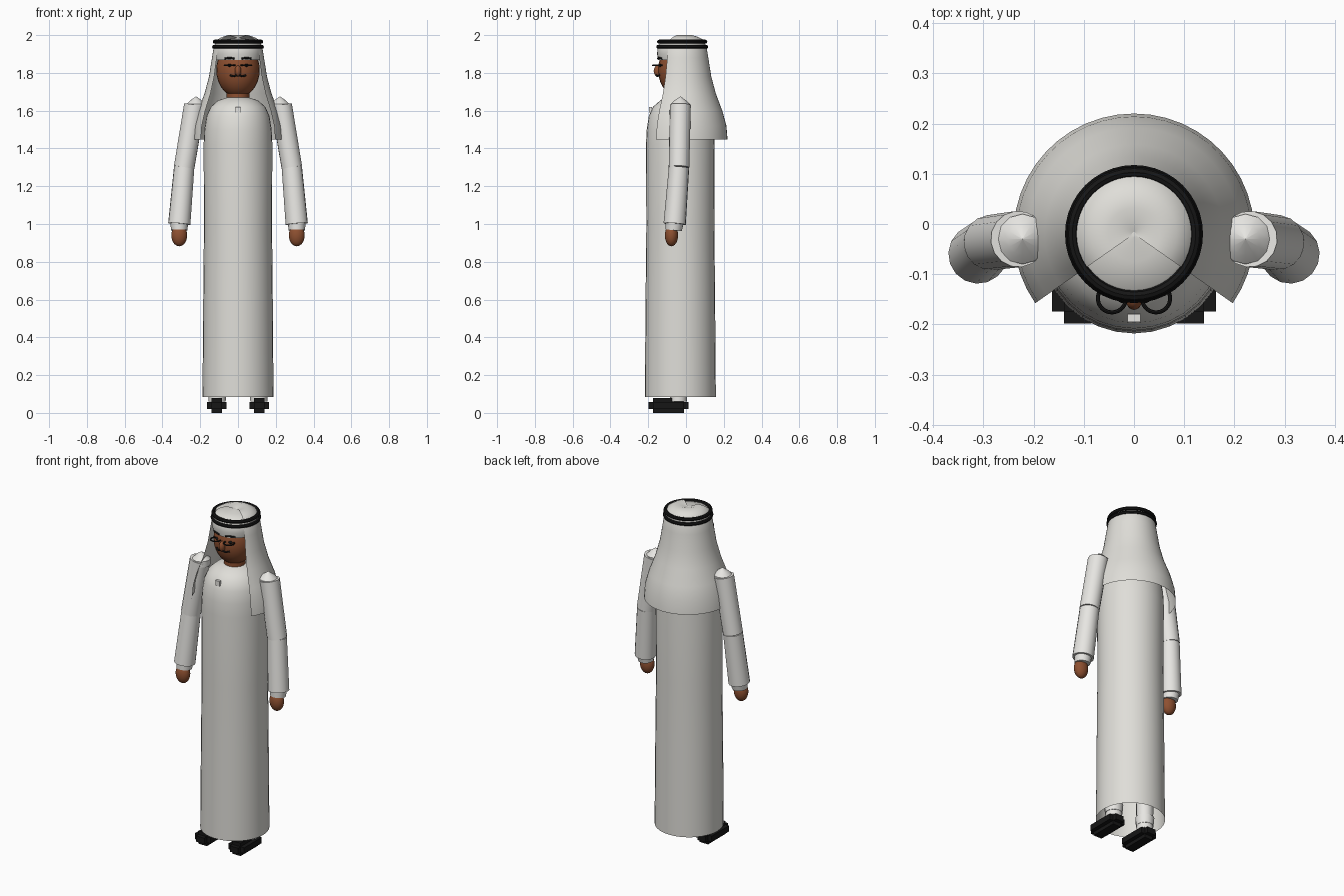
import bpy, math
from mathutils import Vector

cube = bpy.data.objects.get("Cube")
if cube:
    bpy.data.objects.remove(cube)


def material(name, color):
    m = bpy.data.materials.new(name)
    m.use_nodes = True
    m.diffuse_color = (*color, 1)
    m.node_tree.nodes["Principled BSDF"].inputs["Base Color"].default_value = (*color, 1)
    return m


WHITE = material("white cloth", (0.74, 0.73, 0.69))
SLEEVE = material("bright white cloth", (0.82, 0.81, 0.78))
SKIN = material("brown skin", (0.27, 0.08, 0.03))
BLACK = material("black", (0.008, 0.008, 0.008))


def finish(obj, name, mat, smooth=True):
    obj.name = name
    obj.data.materials.append(mat)
    if smooth:
        bpy.ops.object.select_all(action='DESELECT')
        obj.select_set(True)
        bpy.context.view_layer.objects.active = obj
        bpy.ops.object.shade_smooth_by_angle(angle=math.radians(40))
    return obj


def lathe(name, profile, mat, center, start=0, sweep=360, steps=32):
    """Revolve (radius, height) points about a vertical axis."""
    full = sweep == 360
    cols = steps if full else steps + 1
    verts, faces = [], []
    for i in range(cols):
        a = math.radians(start + sweep * i / steps)
        verts += [(center[0] + r * math.cos(a), center[1] + r * math.sin(a), z) for r, z in profile]
    n = len(profile)
    for i in range(steps):
        j = (i + 1) % cols
        faces += [(i * n + k, j * n + k, j * n + k + 1, i * n + k + 1) for k in range(n - 1)]
    mesh = bpy.data.meshes.new(name)
    mesh.from_pydata(verts, [], faces)
    obj = bpy.data.objects.new(name, mesh)
    bpy.context.collection.objects.link(obj)
    return finish(obj, name, mat)


def ball(name, loc, radii, mat):
    bpy.ops.mesh.primitive_uv_sphere_add(segments=24, ring_count=14, location=loc)
    bpy.context.object.scale = radii
    return finish(bpy.context.object, name, mat)


def box(name, loc, size, mat):
    bpy.ops.mesh.primitive_cube_add(size=1, location=loc)
    bpy.context.object.scale = size
    return finish(bpy.context.object, name, mat, False)


def ring(name, loc, radius, thickness, mat):
    bpy.ops.mesh.primitive_torus_add(location=loc, major_radius=radius, minor_radius=thickness,
                                     major_segments=40, minor_segments=8)
    return finish(bpy.context.object, name, mat)


def taper(name, a, b, r1, r2, mat, sides=16):
    """Tapered cylinder from point a to point b."""
    a, b = Vector(a), Vector(b)
    bpy.ops.mesh.primitive_cone_add(vertices=sides, radius1=r1, radius2=r2,
                                    depth=(b - a).length, location=(a + b) / 2)
    bpy.context.object.rotation_euler = (b - a).to_track_quat('Z', 'Y').to_euler()
    return finish(bpy.context.object, name, mat)


def tube(name, points, radius, mat):
    """Thin round strand along a few points."""
    curve = bpy.data.curves.new(name, 'CURVE')
    curve.dimensions = '3D'
    curve.bevel_depth = radius
    curve.bevel_resolution = 2
    curve.use_fill_caps = True
    line = curve.splines.new('POLY')
    line.points.add(len(points) - 1)
    for p, co in zip(line.points, points):
        p.co = (*co, 1)
    curve.materials.append(mat)
    bpy.context.collection.objects.link(bpy.data.objects.new(name, curve))


# Robe, open at the hem
lathe("robe", [(0.188, 0.085), (0.184, 0.6), (0.18, 1.0), (0.182, 1.42), (0.178, 1.5),
               (0.167, 1.57), (0.145, 1.62), (0.105, 1.655), (0.055, 1.67)], WHITE, (0, -0.03))
box("collar_tab", (0, -0.187, 1.605), (0.026, 0.016, 0.03), SLEEVE)

# Head and face
taper("neck", (0, -0.03, 1.62), (0, -0.03, 1.74), 0.06, 0.06, SKIN)
ball("head", (0, -0.03, 1.815), (0.115, 0.118, 0.145), SKIN)
ball("nose", (0, -0.148, 1.81), (0.017, 0.023, 0.03), SKIN)
tube("moustache", [(-0.042, -0.14, 1.787), (-0.025, -0.152, 1.782), (0, -0.158, 1.79),
                   (0.025, -0.152, 1.782), (0.042, -0.14, 1.787)], 0.005, BLACK)

# Head cloth: inner cap, draped veil open at the front, double cord
lathe("inner_cap", [(0.122, 1.868), (0.128, 1.9), (0.125, 1.945), (0.105, 1.967),
                    (0.05, 1.98), (0.0005, 1.985)], WHITE, (0, -0.025))
lathe("veil", [(0.24, 1.447), (0.234, 1.52), (0.212, 1.6), (0.178, 1.69), (0.154, 1.78),
               (0.138, 1.88), (0.128, 1.94), (0.112, 1.975), (0.085, 1.99), (0.052, 2.0),
               (0.0005, 1.983)], WHITE, (0, -0.02), start=-35, sweep=250)
for name, z, r in (("lower_cord", 1.938, 0.127), ("upper_cord", 1.965, 0.123)):
    ring(name, (0, -0.02, z), r, 0.0105, BLACK)

for side, s in (("left", 1), ("right", -1)):
    # Eye rims and brows
    ring(side + "_eye_rim", (s * 0.044, -0.148, 1.84), 0.028, 0.004, BLACK)
    ball(side + "_eye", (s * 0.044, -0.134, 1.84), (0.012, 0.008, 0.008), BLACK)
    tube(side + "_brow", [(s * 0.02, -0.148, 1.876), (s * 0.045, -0.143, 1.88),
                          (s * 0.07, -0.125, 1.876)], 0.005, BLACK)

    # Arm, from shoulder to hand
    elbow = (s * 0.285, -0.037, 1.3)
    lathe(side + "_shoulder", [(0.05, 1.6), (0.05, 1.635), (0.03, 1.655), (0.0005, 1.675)],
          SLEEVE, (s * 0.222, -0.03), steps=12)
    taper(side + "_upper_arm", elbow, (s * 0.23, -0.03, 1.63), 0.055, 0.056, SLEEVE)
    taper(side + "_forearm", (s * 0.311, -0.06, 1.0), elbow, 0.059, 0.054, SLEEVE)
    taper(side + "_cuff", (s * 0.311, -0.065, 0.967), (s * 0.311, -0.06, 1.01), 0.043, 0.048, SLEEVE)
    ball(side + "_hand", (s * 0.311, -0.077, 0.94), (0.042, 0.035, 0.058), SKIN)

    # Leg with trouser hem
    taper(side + "_leg", (s * 0.11, -0.04, 0.06), (s * 0.1, -0.03, 0.8), 0.045, 0.055, SLEEVE)
    taper(side + "_trouser_hem", (s * 0.11, -0.04, 0.09), (s * 0.11, -0.04, 0.14), 0.048, 0.052, SLEEVE)

    # Stepped shoe made of three overlapping blocks
    x, y, z = s * 0.112, -0.092, 0.039
    box(side + "_shoe_width", (x, y, z), (0.103, 0.165, 0.035), BLACK)
    box(side + "_shoe_length", (x, y, z), (0.055, 0.212, 0.035), BLACK)
    box(side + "_shoe_height", (x, y, z), (0.055, 0.165, 0.077), BLACK)
